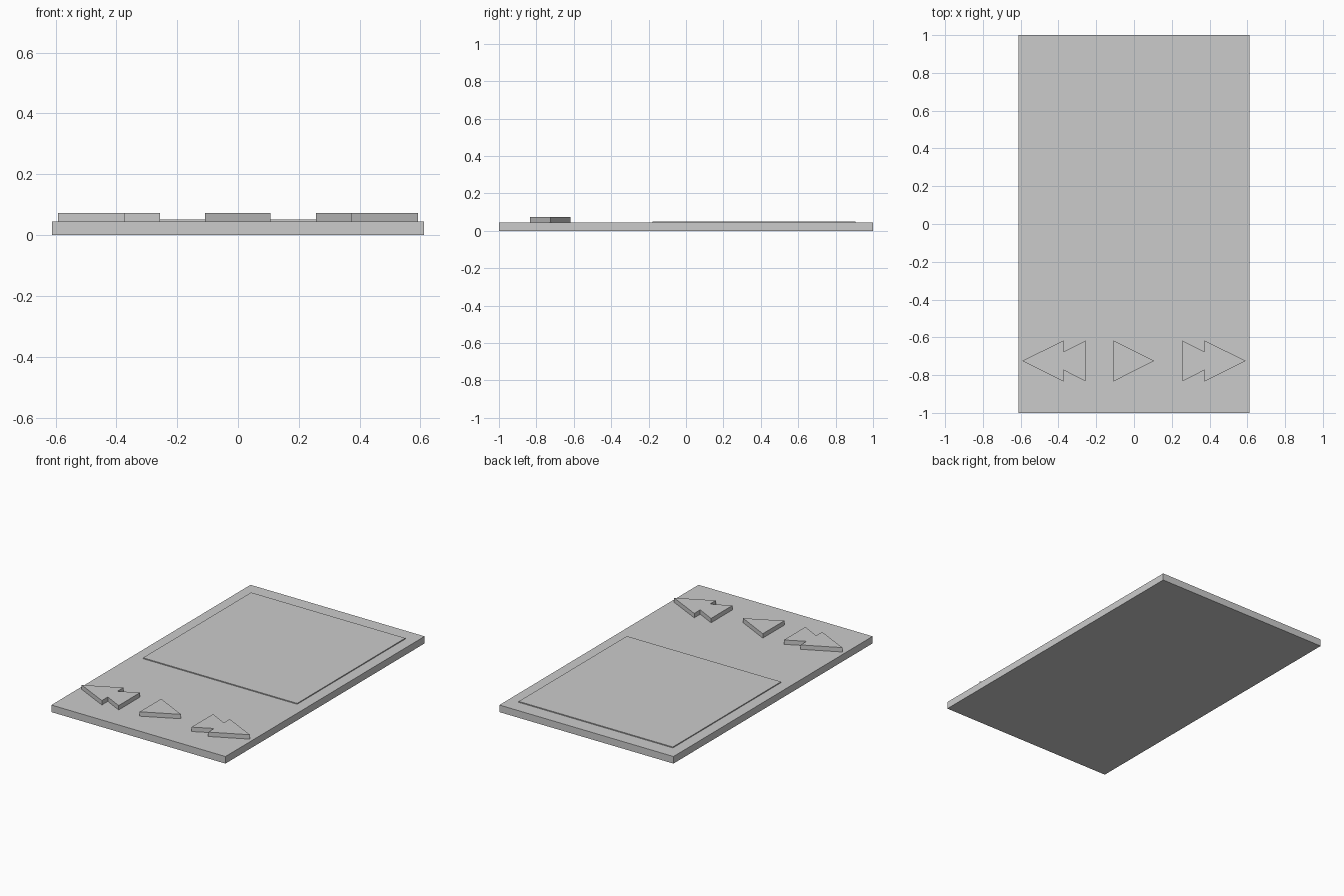
import bpy, bmesh

if "Cube" in bpy.data.objects:
    bpy.data.objects.remove(bpy.data.objects["Cube"])


def prism(name, outline, z0, z1):
    """Extrude a flat xy outline from z0 up to z1."""
    bm = bmesh.new()
    face = bm.faces.new([bm.verts.new((x, y, z0)) for x, y in outline])
    ext = bmesh.ops.extrude_face_region(bm, geom=[face], use_keep_orig=True)
    top = [g for g in ext["geom"] if isinstance(g, bmesh.types.BMVert)]
    bmesh.ops.translate(bm, verts=top, vec=(0, 0, z1 - z0))
    bmesh.ops.recalc_face_normals(bm, faces=bm.faces)
    mesh = bpy.data.meshes.new(name)
    bm.to_mesh(mesh)
    bm.free()
    obj = bpy.data.objects.new(name, mesh)
    bpy.context.collection.objects.link(obj)
    return obj


def rect(x, y0, y1):
    return [(-x, y0), (x, y0), (x, y1), (-x, y1)]


BODY_TOP, SCREEN_TOP, BUTTON_TOP = 0.045, 0.051, 0.073
ROW_Y, HALF, NOTCH = -0.725, 0.108, 0.048

# Flat player body and thin raised screen
prism("body", rect(0.612, -1, 1), 0, BODY_TOP)
prism("screen", rect(0.542, -0.18, 0.906), BODY_TOP, SCREEN_TOP)

# Play button: single triangle
prism("play_button",
      [(-0.108, ROW_Y - HALF), (0.107, ROW_Y), (-0.108, ROW_Y + HALF)],
      BODY_TOP, BUTTON_TOP)

# Skip buttons: overlapping double arrow, mirrored left and right
upper = [(0.374, NOTCH), (0.374, HALF)]
arrow = ([(0.592, 0)] + upper[::-1] + [(0.256, HALF), (0.256, -HALF)]
         + [(x, -y) for x, y in upper])
for name, side in (("forward_button", 1), ("rewind_button", -1)):
    prism(name, [(side * x, ROW_Y + y) for x, y in arrow], BODY_TOP, BUTTON_TOP)
